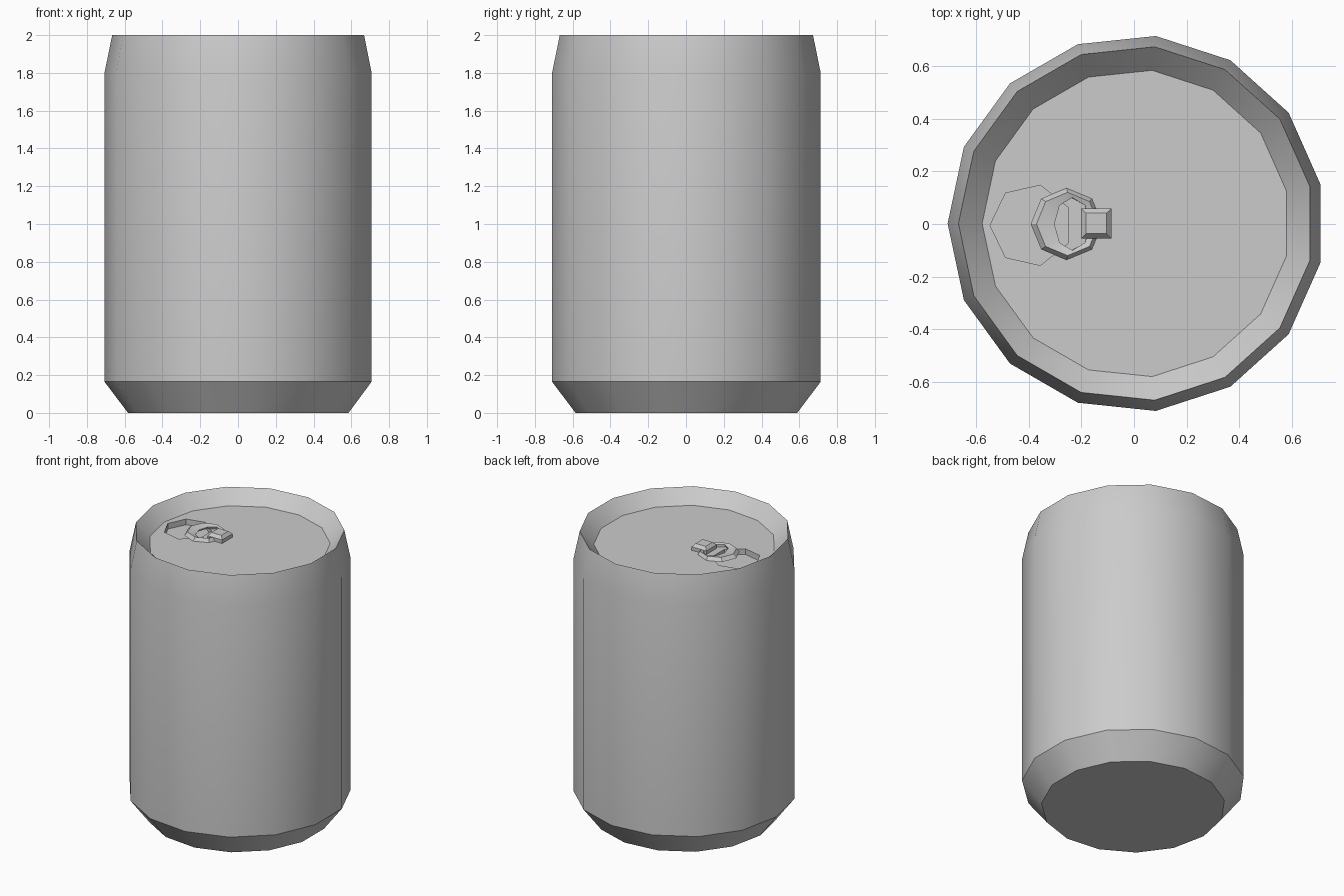
import bpy, bmesh
from math import pi, cos, sin, radians

if "Cube" in bpy.data.objects:
    bpy.data.objects.remove(bpy.data.objects["Cube"])


def loft(name, sides, rings, caps=True, loop=False):
    """Skin stacked rings given as (cx, cy, rx, ry, z); first corner points to -x."""
    bm = bmesh.new()
    rows = []
    for cx, cy, rx, ry, z in rings:
        rows.append([bm.verts.new((cx + rx * cos(pi + 2 * pi * i / sides),
                                   cy + ry * sin(pi + 2 * pi * i / sides), z))
                     for i in range(sides)])
    pairs = list(zip(rows, rows[1:])) + ([(rows[-1], rows[0])] if loop else [])
    for a, b in pairs:
        for i in range(sides):
            j = (i + 1) % sides
            bm.faces.new((a[i], a[j], b[j], b[i]))
    if caps and not loop:
        bm.faces.new(rows[0][::-1])
        bm.faces.new(rows[-1])
    bmesh.ops.recalc_face_normals(bm, faces=bm.faces)
    me = bpy.data.meshes.new(name)
    bm.to_mesh(me)
    bm.free()
    ob = bpy.data.objects.new(name, me)
    bpy.context.collection.objects.link(ob)
    return ob


def activate(ob):
    bpy.ops.object.select_all(action='DESELECT')
    ob.select_set(True)
    bpy.context.view_layer.objects.active = ob


def smooth(ob):
    activate(ob)
    bpy.ops.object.shade_smooth_by_angle(angle=radians(30))


LID = 1.907

# Can body: base, chamfer, wall, shoulder, rim, then down to the sunken lid
profile = [(0.59, 0), (0.715, 0.165), (0.715, 1.8), (0.674, 2.0), (0.584, LID)]
body = loft("can_body", 15, [(0.008, 0.002, r, r, z) for r, z in profile])

# Shallow seven-sided mouth pressed into the lid
cutter = loft("mouth_cutter", 7, [(-0.39, -0.005, 0.156, 0.156, LID - 0.04),
                                  (-0.39, -0.005, 0.156, 0.156, LID + 0.05)])
cutter.hide_render = True
mod = body.modifiers.new("mouth", 'BOOLEAN')
mod.operation = 'DIFFERENCE'
mod.solver = 'EXACT'
mod.object = cutter
activate(body)
bpy.ops.object.modifier_apply(modifier=mod.name)
bpy.data.objects.remove(cutter, do_unlink=True)
smooth(body)

# Pull ring: eight-sided, wider on the mouth side
ring = loft("pull_ring", 8, [(-0.256, 0, 0.136, 0.136, LID + 0.002),
                             (-0.252, 0, 0.118, 0.120, LID + 0.026),
                             (-0.234, 0, 0.068, 0.100, LID + 0.018),
                             (-0.240, 0, 0.075, 0.102, LID + 0.001)], loop=True)
smooth(ring)

# Tapered rivet block holding the ring
block = loft("rivet_block", 4, [(0, 0, 0.081, 0.081, LID - 0.003),
                                (0, 0, 0.081, 0.081, LID + 0.025),
                                (0, 0, 0.055, 0.055, LID + 0.046)])
block.rotation_euler.z = pi / 4
block.location = (-0.143, 0.002, 0)
